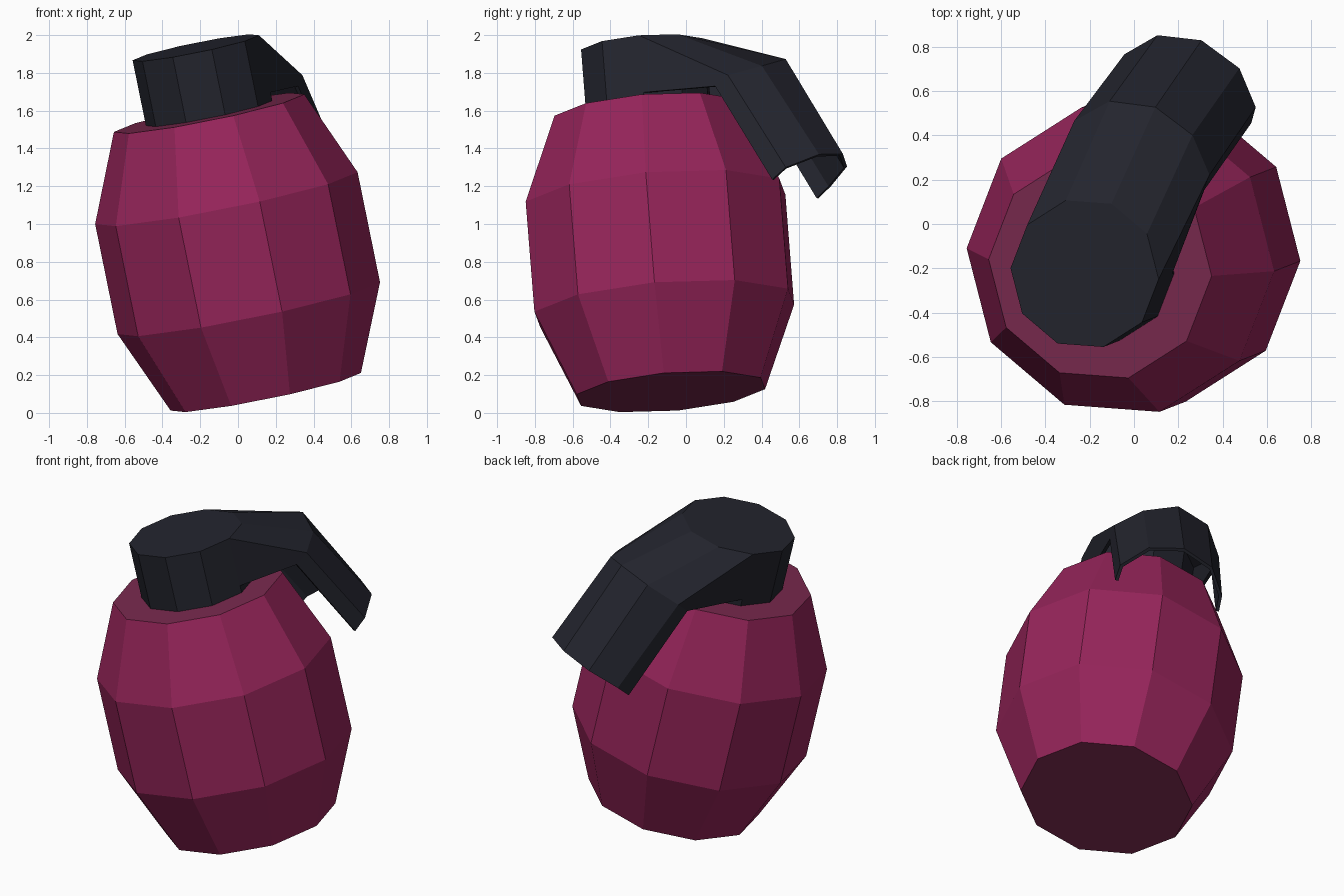
import bpy, bmesh, math
from mathutils import Vector as V

if "Cube" in bpy.data.objects:
    bpy.data.objects.remove(bpy.data.objects["Cube"])

def material(name, rgb):
    m = bpy.data.materials.new(name)
    m.diffuse_color = (*rgb, 1)
    m.use_nodes = True
    m.node_tree.nodes["Principled BSDF"].inputs["Base Color"].default_value = m.diffuse_color
    return m

magenta = material("magenta", (0.305, 0.018, 0.102))
dull_magenta = material("dull_magenta", (0.19, 0.022, 0.075))
dark = material("dark_slate", (0.017, 0.018, 0.027))

# Tilted frame: n is the barrel axis, u points at the first ring vertex
base = V((0.147, -0.08, 0.112))
top = V((-0.153, -0.197, 1.587))
n = (top - base).normalized()
u = V((0.695, -0.052, 0.138))
u = (u - n * u.dot(n)).normalized()
v = n.cross(u)
H = (top - base).length

def point(r, i, h):
    a = math.radians(36 * i)
    return base + n * h + (u * math.cos(a) + v * math.sin(a)) * r

def make(name, mats, build):
    bm = bmesh.new()
    build(bm)
    me = bpy.data.meshes.new(name)
    bm.to_mesh(me)
    bm.free()
    for m in mats:
        me.materials.append(m)
    ob = bpy.data.objects.new(name, me)
    bpy.context.collection.objects.link(ob)
    return ob

def loft(bm, rows, closed):
    rows = [[bm.verts.new(p) for p in row] for row in rows]
    k = len(rows[0])
    for a, b in zip(rows, rows[1:]):
        for i in range(k if closed else k - 1):
            j = (i + 1) % k
            bm.faces.new((a[i], a[j], b[j], b[i]))
    if closed:
        for f in (bm.faces.new(rows[0][::-1]), bm.faces.new(rows[-1])):
            f.material_index = 1

def rings(profile):
    return lambda bm: loft(bm, [[point(r, i, h) for i in range(10)] for r, h in profile], True)

# Barrel body with flat end caps
make("barrel_body", [magenta, dull_magenta],
     rings([(0.515, 0), (0.71, 0.30 * H), (0.71, 0.695 * H), (0.515, H)]))

# Ten-sided neck
make("neck", [dark, dark], rings([(0.342, H - 0.02), (0.342, H + 0.354)]))

# Lever: open arch running back from the neck, then bending down
T, L = H + 0.354, H + 0.045
start = [point(0.342, 0, L)] + [point(0.342, i, T) for i in range(5)] + [point(0.342, 4, L)]
bend = [(0.318, 0.154, 1.73), (0.341, 0.222, 1.788), (0.264, 0.402, 1.837),
        (0.097, 0.528, 1.873), (-0.11, 0.555, 1.81), (-0.27, 0.466, 1.69), (-0.29, 0.40, 1.63)]
tip = [(0.53, 0.456, 1.236), (0.55, 0.528, 1.30), (0.476, 0.704, 1.369),
       (0.305, 0.83, 1.372), (0.106, 0.853, 1.305), (-0.043, 0.767, 1.20), (-0.075, 0.70, 1.135)]
lever = make("lever", [dark], lambda bm: loft(bm, [start, bend, tip], False))
shell = lever.modifiers.new("thickness", 'SOLIDIFY')
shell.thickness = 0.02
shell.offset = 1 if lever.data.polygons[2].normal.z < 0 else -1
